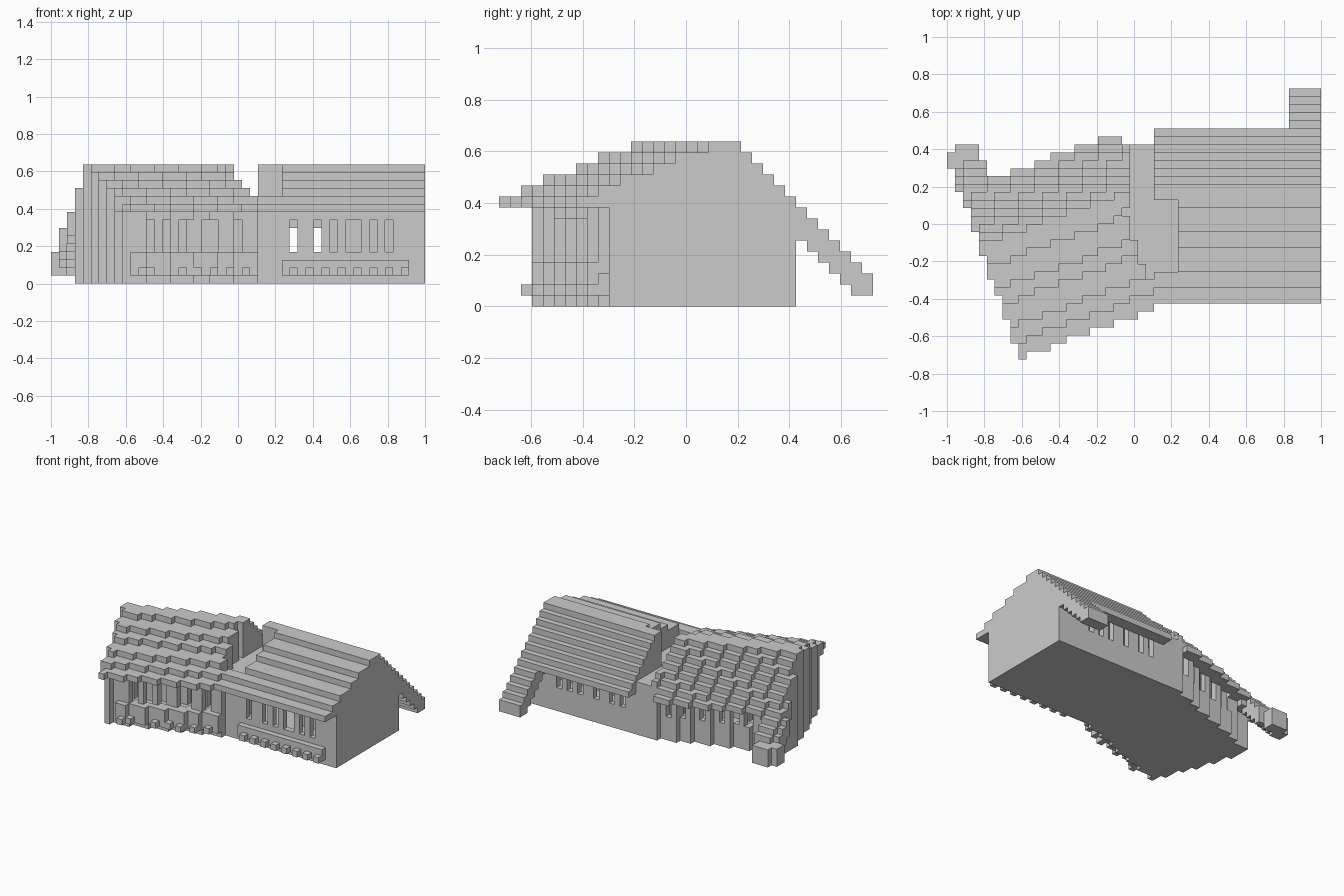
import bpy, bmesh, math

if "Cube" in bpy.data.objects:
    bpy.data.objects.remove(bpy.data.objects["Cube"])

# Block-built house: straight right wing, and the same wing mirrored and turned 20 degrees
NX, NY, NZ = 47, 34, 15
U = 2 / NX
PIVOT = 26 * U - 1
ANG = math.radians(20)
FRONT_WINDOWS = {30, 33, 35, 37, 38, 40, 42}
BACK_WINDOWS = {28, 30, 33, 36, 38, 40}


def roof_top(j):
    # stepped gable: shallow front slope, steep 45 degree back slope
    if j >= 22:
        return 36 - j
    return 10 + sum(j >= s for s in (9, 11, 14, 16, 19))


def wing(i, j, k, left):
    """Name of the part filling a cell of one wing, or None."""
    if not (26 <= i < NX and 0 <= j < NY):
        return None
    # planter shelf and the small blocks in front of it
    if 29 <= i <= 44:
        if j == 9 and 1 <= k < (4 if left else 3):
            return "planter"
        if j == 8 and k == 1 and i % 2 == 0:
            return "planter"
    if j < 7:
        return None
    top = roof_top(j)
    if left and j == 33:
        top = 4
    if i < 29 and 11 <= j < 20:      # roof terrace cut
        top = 9
    if k >= top:
        return None
    # front eave, back eave and the long sweep at the end
    if j < 10:
        return "roof" if k >= 9 else None
    if j >= 27:
        if i >= 43:
            return "roof" if k >= max(1, top - 3) else None
        return "roof" if j < 29 and k >= 7 else None
    # walls, windows and hollow inside
    if k >= 9 and i < 46:
        return "roof"
    if 4 <= k < 8 and i < 45:
        if j == 10 and i in FRONT_WINDOWS:
            return None
        if j == 26 and i in BACK_WINDOWS:
            return None
    if i < 46 and 11 <= j < 26 and 1 <= k < 8:
        partition = j == 18 and (left or i >= 35)
        return "walls" if partition else None
    return "walls"


def cell(i, j, k):
    name = wing(i, j, k, False)
    if name:
        return "right_" + name
    # sample the turned left wing
    x, y = (i + .5) * U - 1 - PIVOT, (j + .5 - NY / 2) * U
    s = -(x * math.cos(ANG) + y * math.sin(ANG))
    t = -x * math.sin(ANG) + y * math.cos(ANG)
    if s >= 0 and not (y > .1 and i >= 23):
        if t > 0:
            t *= .975
        name = wing(26 + math.floor(s * .975 / U), math.floor(t / U + NY / 2), k, True)
        if name:
            return "left_" + name
    # flat link between the wings
    if 22 <= i < 26 and 10 <= j < 27 and k < 9 and (k == 0 or k == 8 or j == 26 or i >= 23 and j > 12):
        return "link_block"
    return None


cells = {}
for i in range(NX):
    for j in range(NY):
        for k in range(NZ):
            n = cell(i, j, k)
            if n:
                cells[i, j, k] = n

# Skin each part with its exposed faces, then merge flat areas
for part in sorted(set(cells.values())):
    bm = bmesh.new()
    verts = {}

    def vert(p):
        if p not in verts:
            verts[p] = bm.verts.new((p[0] * U - 1, (p[1] - NY / 2) * U, p[2] * U))
        return verts[p]

    for c, n in cells.items():
        if n != part:
            continue
        for axis in range(3):
            for side in (0, 1):
                nb = list(c)
                nb[axis] += 2 * side - 1
                if tuple(nb) in cells:
                    continue
                quad = []
                for a, b in ((0, 0), (1, 0), (1, 1), (0, 1)):
                    p = list(c)
                    p[axis] += side
                    p[(axis + 1) % 3] += a
                    p[(axis + 2) % 3] += b
                    quad.append(vert(tuple(p)))
                bm.faces.new(quad if side else quad[::-1])
    bmesh.ops.dissolve_limit(bm, angle_limit=.01, verts=bm.verts[:], edges=bm.edges[:])
    mesh = bpy.data.meshes.new(part)
    bm.to_mesh(mesh)
    bm.free()
    bpy.context.collection.objects.link(bpy.data.objects.new(part, mesh))
